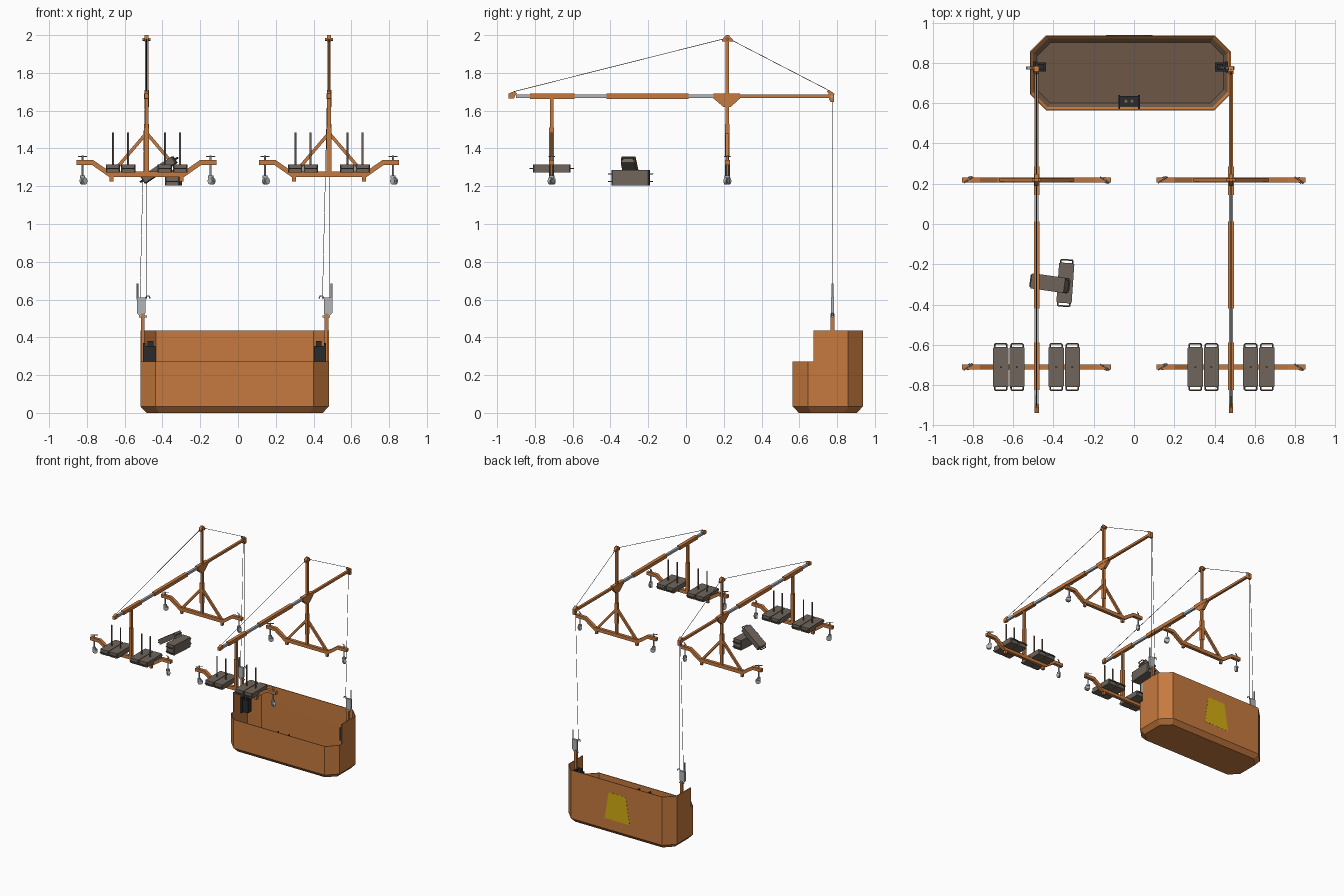
import bpy, bmesh, math
from mathutils import Vector, Matrix

if "Cube" in bpy.data.objects:
    bpy.data.objects.remove(bpy.data.objects["Cube"])


def mat(name, c):
    m = bpy.data.materials.new(name)
    m.diffuse_color = (*c, 1)
    m.use_nodes = True
    m.node_tree.nodes["Principled BSDF"].inputs["Base Color"].default_value = m.diffuse_color
    return m


ORANGE = mat("orange_paint", (0.565, 0.195, 0.05))
GREY = mat("cast_grey", (0.162, 0.133, 0.106))
SILVER = mat("silver_steel", (0.45, 0.46, 0.48))
DARK = mat("dark_metal", (0.022, 0.024, 0.027))
ROPE = mat("rope_grey", (0.07, 0.07, 0.07))
YELLOW = mat("yellow_plate", (0.65, 0.42, 0.006))
FLOOR = mat("floor_brown", (0.155, 0.098, 0.062))


def finish(name, bm, m):
    me = bpy.data.meshes.new(name)
    bmesh.ops.recalc_face_normals(bm, faces=bm.faces)
    bm.to_mesh(me)
    bm.free()
    me.materials.append(m)
    ob = bpy.data.objects.new(name, me)
    bpy.context.collection.objects.link(ob)
    return ob


def box(name, lo, hi, m):
    lo, hi = Vector(lo), Vector(hi)
    bm = bmesh.new()
    bmesh.ops.create_cube(bm, size=1, matrix=Matrix.Translation((lo + hi) / 2) @ Matrix.Diagonal((*(hi - lo), 1)))
    return finish(name, bm, m)


def cyl(name, a, b, r, m, n=12):
    a, b = Vector(a), Vector(b)
    d = b - a
    bm = bmesh.new()
    M = Matrix.Translation((a + b) / 2) @ d.to_track_quat('Z', 'Y').to_matrix().to_4x4()
    bmesh.ops.create_cone(bm, cap_ends=True, segments=n, radius1=r, radius2=r, depth=d.length, matrix=M)
    for f in bm.faces:
        f.smooth = len(f.verts) == 4
    return finish(name, bm, m)


def prism(name, pts, axis, c, w, m):
    """Extrude a 2D profile (other two axes) by width w about c along the axis."""
    def p3(p, t):
        return (t, p[0], p[1]) if axis == 'x' else (p[0], t, p[1])
    bm = bmesh.new()
    f = bm.faces.new([bm.verts.new(p3(p, c - w / 2)) for p in pts])
    r = bmesh.ops.extrude_face_region(bm, geom=[f])
    vs = [e for e in r['geom'] if isinstance(e, bmesh.types.BMVert)]
    bmesh.ops.translate(bm, verts=vs, vec=(w, 0, 0) if axis == 'x' else (0, w, 0))
    return finish(name, bm, m)


def wire(name, pts, r, m, M=Matrix()):
    cu = bpy.data.curves.new(name, 'CURVE')
    cu.dimensions, cu.bevel_depth, cu.bevel_resolution = '3D', r, 1
    s = cu.splines.new('POLY')
    s.points.add(len(pts) - 1)
    for q, p in zip(s.points, pts):
        q.co = (*p, 1)
    cu.materials.append(m)
    ob = bpy.data.objects.new(name, cu)
    ob.matrix_world = M
    bpy.context.collection.objects.link(ob)
    return ob


def weight(name, loc, tilt=0, yaw=0):
    """Counterweight block with a carrying handle at each end."""
    M = (Matrix.Translation(loc) @ Matrix.Rotation(math.radians(yaw), 4, 'Z')
         @ Matrix.Rotation(math.radians(tilt), 4, 'X'))
    bm = bmesh.new()
    bmesh.ops.create_cube(bm, size=1, matrix=Matrix.Diagonal((0.076, 0.2, 0.041, 1)))
    bmesh.ops.bevel(bm, geom=[e for e in bm.edges if abs(e.verts[0].co.z - e.verts[1].co.z) > 0.01],
                    offset=0.005, segments=1, affect='EDGES')
    finish(name, bm, GREY).matrix_world = M
    for s in (-1, 1):
        wire(name + "_handle", [(-0.030, s * 0.097, 0), (-0.030, s * 0.111, 0), (-0.026, s * 0.115, 0),
             (0.026, s * 0.115, 0), (0.030, s * 0.111, 0), (0.030, s * 0.097, 0)], 0.004, GREY, M)


# ---- Basket: octagonal tub with low front and tall back ----
CX, HX = -0.018, 0.499
Y0, Y1, YS, CH = 0.565, 0.937, 0.675, 0.08


def ring(bm, z, i):
    h, a, b, c = HX - i, Y0 + i, Y1 - i, CH - i * 0.4
    pts = [(-h, YS), (-h, a + c), (-h + c, a), (h - c, a), (h, a + c),
           (h, YS), (h, b - c), (h - c, b), (-h + c, b), (-h, b - c)]
    return [bm.verts.new((CX + x, y, z)) for x, y in pts]


def band(bm, a, b):
    for i in range(10):
        bm.faces.new((a[i], a[(i + 1) % 10], b[(i + 1) % 10], b[i]))


bm = bmesh.new()
r0, r1, r2 = ring(bm, 0, 0.032), ring(bm, 0.035, 0), ring(bm, 0.273, 0)
bm.faces.new(r0)
band(bm, r0, r1)
band(bm, r1, r2)
low = [r2[i] for i in (5, 6, 7, 8, 9, 0)]
top = [bm.verts.new((v.co.x, v.co.y, 0.436)) for v in low]
for i in range(5):
    bm.faces.new((low[i], low[i + 1], top[i + 1], top[i]))
tub = finish("basket_tub", bm, ORANGE)
sol = tub.modifiers.new("wall", 'SOLIDIFY')
sol.thickness, sol.offset = 0.006, -1

bm = bmesh.new()
f0 = ring(bm, 0.009, 0.036)
bm.faces.new(f0)
band(bm, f0, ring(bm, 0.028, 0.016))
finish("basket_floor", bm, FLOOR)
half = [(0.115, 0.122), (0.112, 0.135), (0.08, 0.335), (0.07, 0.345)]
prism("back_plate", [(CX - 0.005 + x, z) for x, z in half] + [(CX - 0.005 - x, z) for x, z in reversed(half)],
      'y', Y1, 0.002, YELLOW)

# Control box on the inside of the front wall
box("control_box", (-0.07, 0.585, 0.11), (0.02, 0.635, 0.225), DARK)
for x in (-0.078, 0.021):
    box("control_box_bracket", (x, 0.571, 0.10), (x + 0.008, 0.64, 0.245), DARK)
for x in (-0.04, -0.01):
    cyl("control_knob", (x, 0.61, 0.22), (x, 0.61, 0.235), 0.011, GREY)

# Hoists, hanger arms and safety locks at both basket ends
for s in (-1, 1):
    def X(d):
        return CX + s * d

    def sbox(n, a, b, y0, y1, z0, z1, m):
        box(n, (min(X(a), X(b)), y0, z0), (max(X(a), X(b)), y1, z1), m)
    sbox("hoist_plate", 0.472, 0.485, 0.752, 0.808, 0.24, 0.37, DARK)
    sbox("hoist_body", 0.42, 0.472, 0.757, 0.803, 0.25, 0.355, DARK)
    sbox("hoist_neck", 0.43, 0.46, 0.765, 0.795, 0.355, 0.38, DARK)
    sbox("hanger_arm", 0.476, 0.496, 0.766, 0.786, 0.27, 0.525, ORANGE)
    prism("safety_lock", [(X(0.518), 0.61), (X(0.518), 0.53), (X(0.50), 0.51), (X(0.482), 0.51),
          (X(0.472), 0.53), (X(0.472), 0.61)], 'y', 0.775, 0.016, SILVER)
    cyl("lock_lever", (X(0.514), 0.775, 0.60), (X(0.514), 0.775, 0.685), 0.005, SILVER, 8)
    wire("lock_hook", [(X(0.474), 0.775, 0.605), (X(0.465), 0.775, 0.62), (X(0.452), 0.775, 0.618),
                       (X(0.447), 0.775, 0.605)], 0.004, SILVER)
    cyl("lock_pin", (X(0.465), 0.775, 0.51), (X(0.505), 0.775, 0.51), 0.006, SILVER, 8)

# ---- Two roof rigs ----
ZB, YM, YR = 1.677, 0.219, -0.711
for cx in (-0.484, 0.482):
    def bar(n, y0, y1, w, m, z=ZB):
        box(n, (cx - w, y0, z - w), (cx + w, y1, z + w), m)

    def post(n, y, z0, z1, w, m=ORANGE):
        box(n, (cx - w, y - w, z0), (cx + w, y + w, z1), m)
    # telescoping beam
    bar("beam_inner", -0.90, 0.20, 0.0095, SILVER)
    for n, a, b, w in (("beam_rear_sleeve", -0.826, -0.59, 0.014), ("beam_mid_sleeve", -0.42, 0.013, 0.014),
                       ("beam_clamp", 0.145, 0.285, 0.014), ("beam_front", 0.28, 0.77, 0.0095)):
        bar(n, a, b, w, ORANGE)
    prism("tail_anchor", [(-0.94, 1.665), (-0.91, 1.665), (-0.905, 1.68), (-0.895, 1.692), (-0.91, 1.703), (-0.94, 1.69)],
          'x', cx, 0.022, ORANGE)
    prism("nose_bracket", [(0.755, 1.668), (0.755, 1.69), (0.745, 1.702), (0.757, 1.71), (0.785, 1.69), (0.783, 1.645),
          (0.765, 1.645)], 'x', cx, 0.024, ORANGE)
    cyl("nose_pulley", (cx - 0.014, 0.772, 1.675), (cx + 0.014, 0.772, 1.675), 0.006, SILVER)
    # masts
    prism("mast_gusset", [(0.145, 1.665), (0.285, 1.665), (0.238, 1.62), (0.198, 1.62)], 'x', cx, 0.024, ORANGE)
    post("mast_upper", YM, 1.66, 1.975, 0.009)
    post("mast_lower", YM, 1.26, 1.64, 0.0095)
    post("mast_collar", YM, 1.36, 1.53, 0.0125)
    prism("mast_cap", [(0.19, 1.965), (0.19, 1.975), (0.212, 2.0), (0.226, 2.0), (0.248, 1.975), (0.248, 1.965)],
          'x', cx, 0.02, ORANGE)
    cyl("mast_pulley", (cx - 0.022, YM, 1.978), (cx + 0.022, YM, 1.978), 0.008, ORANGE)
    post("rear_post_upper", YR, 1.49, 1.67, 0.0095)
    post("rear_post_lower", YR, 1.26, 1.51, 0.013)
    # stays and hanging ropes
    wire("stay_rope", [(cx, -0.915, 1.70), (cx, YM, 1.985), (cx, 0.77, 1.70)], 0.0018, ROPE)
    wire("hoist_rope", [(cx, 0.775, 1.65), (cx, 0.775, 0.6)], 0.0015, ROPE)
    wire("safety_rope", [(cx - 0.01, 0.775, 1.65), (cx - 0.035, 0.775, 0.6)], 0.0015, ROPE)
    # cranked bases
    half = [(0.2, 1.25), (0.29, 1.313), (0.37, 1.313), (0.37, 1.338), (0.282, 1.338), (0.195, 1.278)]
    prof = [(cx + x, z) for x, z in half] + [(cx - x, z) for x, z in reversed(half)]
    for y, n in ((YM, "front"), (YR, "rear")):
        prism(n + "_base", prof, 'y', y, 0.026, ORANGE)
        for d in (-1, 1):
            x, fx = cx + d * 0.339, cx + d * 0.185
            box(n + "_base_foot", (fx - 0.01, y - 0.01, 1.225), (fx + 0.01, y + 0.01, 1.252), ORANGE)
            # levelling jack and swivel caster
            u = Vector((math.cos(0.6), -d * math.sin(0.6), 0))
            v = Vector((-u.y, u.x, 0))
            h = Vector((x, y, 1.358))
            cyl("jack_screw", (x, y, 1.24), (x, y, 1.362), 0.005, SILVER, 8)
            cyl("jack_handle", h - u * 0.028, h + u * 0.028, 0.003, SILVER, 8)
            cyl("caster_top", (x, y, 1.243), (x, y, 1.257), 0.014, SILVER)
            c = Vector((x, y, 1.228)) + u * 0.006
            cyl("caster_wheel", c - v * 0.008, c + v * 0.008, 0.02, SILVER, 14)
            for k in (-1, 1):
                cyl("caster_fork", c + v * k * 0.009, c + v * k * 0.012, 0.013, SILVER, 10)
    for d in (-1, 1):
        # front diagonal braces
        prism("front_brace", [(cx, 1.495), (cx, 1.468), (cx + d * 0.165, 1.275), (cx + d * 0.188, 1.275)],
              'y', YM, 0.018, ORANGE)
        # counterweights on the rear base
        for o, rod in ((0.097, 0.098), (0.178, 0.177)):
            weight("counterweight", (cx + d * o, YR, 1.294))
            cyl("weight_rod", (cx + d * rod, YR, 1.26), (cx + d * rod, YR, 1.485), 0.0055, GREY, 8)

# ---- Loose counterweights: a stack of two and one leaning on it ----
weight("loose_weight_lower", (-0.341, -0.293, 1.225), 0, -4)
weight("loose_weight_upper", (-0.341, -0.293, 1.265), 0, -4)
weight("leaning_weight", (-0.418, -0.295, 1.287), -33, 82)
